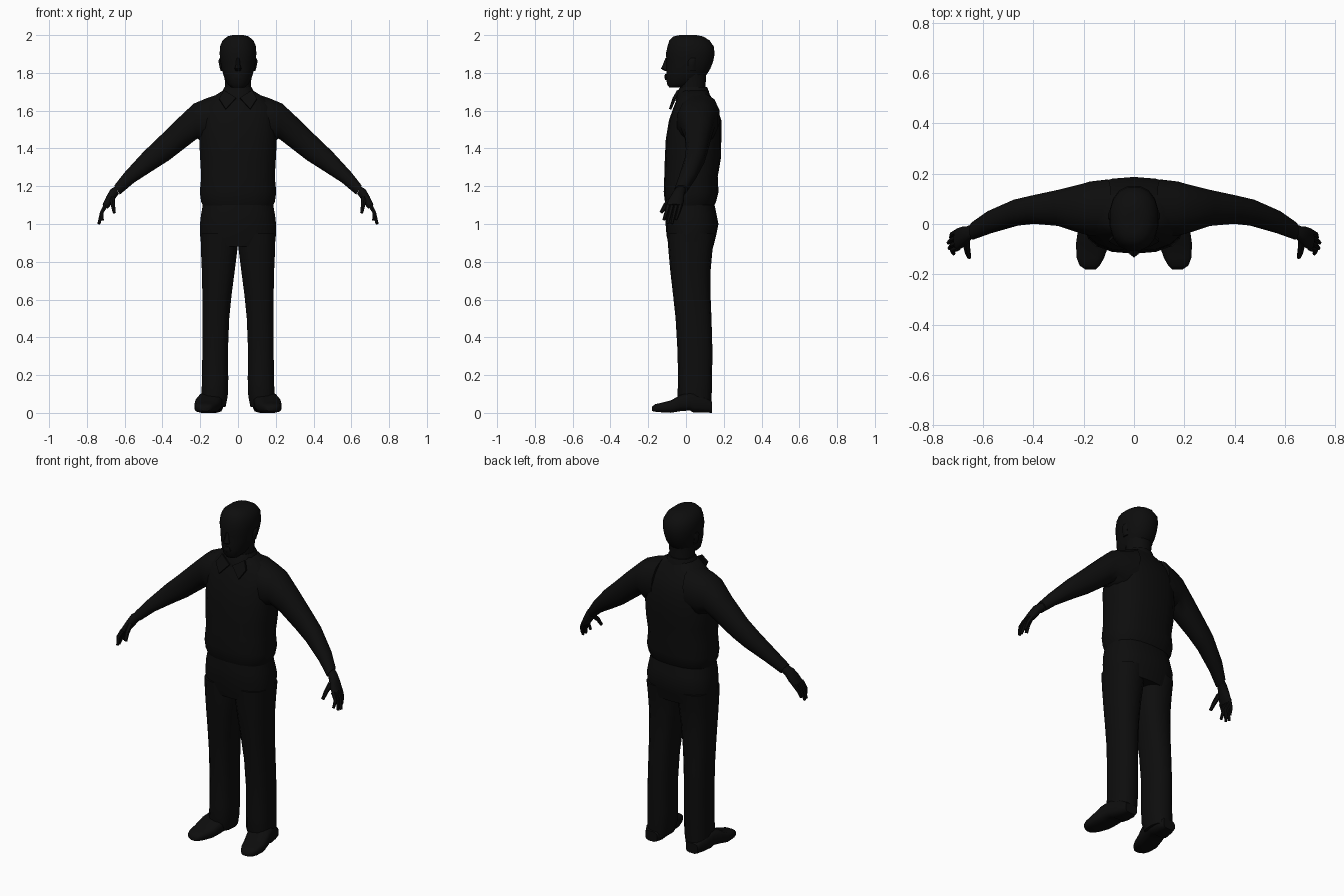
import bpy, bmesh, math
from mathutils import Vector as V

black = bpy.data.materials.new("near_black")
black.diffuse_color = (0.004, 0.004, 0.004, 1)


def ring(c, a, b, n, e):
    """Rounded-square ring around c, with half-axes a and b."""
    pts = []
    for i in range(n):
        t = 2 * math.pi * (i + 0.5) / n
        k, s = math.cos(t), math.sin(t)
        pts.append(V(c) + V(a) * math.copysign(abs(k) ** e, k)
                   + V(b) * math.copysign(abs(s) ** e, s))
    return pts


def loft(name, rings, mirror=False):
    """Skin a list of point rings and cap both ends."""
    bm = bmesh.new()
    loops = [[bm.verts.new(p) for p in r] for r in rings]
    n = len(loops[0])
    for lo, hi in zip(loops, loops[1:]):
        for i in range(n):
            j = (i + 1) % n
            bm.faces.new((lo[i], lo[j], hi[j], hi[i]))
    bm.faces.new(loops[0][::-1])
    bm.faces.new(loops[-1])
    bmesh.ops.recalc_face_normals(bm, faces=bm.faces)
    me = bpy.data.meshes.new(name)
    bm.to_mesh(me)
    bm.free()
    me.materials.append(black)
    ob = bpy.data.objects.new(name, me)
    bpy.context.collection.objects.link(ob)
    if mirror:
        ob.modifiers.new("mirror", 'MIRROR').use_axis[0] = True
    bpy.ops.object.select_all(action='DESELECT')
    ob.select_set(True)
    bpy.context.view_layer.objects.active = ob
    bpy.ops.object.shade_smooth_by_angle(angle=math.radians(50))
    return ob


def level(z, x0, x1, y0, y1, n=14, e=0.8):
    """Horizontal ring from its extents."""
    return ring(((x0 + x1) / 2, (y0 + y1) / 2, z),
                ((x1 - x0) / 2, 0, 0), (0, (y1 - y0) / 2, 0), n, e)


def slanted(tx, tz, bx, bz, y0, y1, n=12, e=0.9):
    """Limb ring from its top and bottom points in x-z and its y extents."""
    return ring(((tx + bx) / 2, (y0 + y1) / 2, (tz + bz) / 2),
                ((tx - bx) / 2, 0, (tz - bz) / 2), (0, (y1 - y0) / 2, 0), n, e)


def sym(rows, **kw):
    return [level(z, -w, w, y0, y1, **kw) for z, w, y0, y1 in rows]


# shirt body, overhanging the waistband
loft("shirt", sym([
    (1.09, 0.185, -0.10, 0.145), (1.12, 0.198, -0.112, 0.16),
    (1.17, 0.205, -0.118, 0.172), (1.25, 0.197, -0.115, 0.168),
    (1.35, 0.203, -0.112, 0.185), (1.45, 0.208, -0.107, 0.187),
    (1.55, 0.205, -0.09, 0.187), (1.62, 0.195, -0.065, 0.162),
    (1.67, 0.14, -0.045, 0.135), (1.71, 0.075, -0.035, 0.112)], n=18))

# trousers: hips and two legs
loft("hips", sym([
    (0.88, 0.197, -0.09, 0.145), (0.94, 0.203, -0.103, 0.16),
    (1.0, 0.204, -0.108, 0.172), (1.05, 0.198, -0.11, 0.162),
    (1.13, 0.183, -0.10, 0.145)], n=18))
loft("trouser_leg", [level(*r) for r in [
    (0.03, 0.065, 0.19, -0.03, 0.135), (0.09, 0.053, 0.195, -0.045, 0.136),
    (0.18, 0.05, 0.192, -0.042, 0.138), (0.33, 0.052, 0.19, -0.045, 0.14),
    (0.5, 0.045, 0.189, -0.055, 0.135), (0.62, 0.033, 0.19, -0.068, 0.13),
    (0.75, 0.016, 0.193, -0.083, 0.13), (0.86, 0.002, 0.198, -0.093, 0.14),
    (0.95, 0.0, 0.2, -0.10, 0.155)]], True)

# shoes with toes turned slightly outwards
loft("shoe", [ring(((x0 + x1) / 2, y, (z0 + z1) / 2), ((x1 - x0) / 2, 0, 0),
                   (0, 0, (z1 - z0) / 2), 12, 0.6)
              for y, x0, x1, z0, z1 in [
    (0.138, 0.095, 0.175, 0.0, 0.06), (0.10, 0.078, 0.193, 0.0, 0.09),
    (0.04, 0.08, 0.205, 0.0, 0.11), (0.02, 0.08, 0.21, 0.012, 0.11),
    (-0.03, 0.083, 0.225, 0.008, 0.095), (-0.08, 0.098, 0.232, 0.0, 0.067),
    (-0.135, 0.118, 0.229, 0.003, 0.053), (-0.165, 0.135, 0.217, 0.006, 0.046),
    (-0.18, 0.15, 0.195, 0.01, 0.032)]], True)

# sleeves from the shoulder to the cuff
loft("sleeve", [slanted(*r) for r in [
    (0.09, 1.695, 0.12, 1.44, -0.045, 0.18),
    (0.17, 1.668, 0.18, 1.42, -0.05, 0.172),
    (0.235, 1.64, 0.215, 1.45, -0.035, 0.157),
    (0.32, 1.56, 0.27, 1.408, -0.01, 0.138),
    (0.43, 1.452, 0.365, 1.335, 0.0, 0.115),
    (0.50, 1.385, 0.44, 1.288, -0.008, 0.098),
    (0.60, 1.275, 0.55, 1.218, -0.038, 0.052),
    (0.655, 1.205, 0.625, 1.155, -0.062, 0.008)]], True)

# hands: palm, four fingers and thumb
loft("palm", [slanted(*r) for r in [
    (0.65, 1.20, 0.63, 1.16, -0.055, 0.0),
    (0.675, 1.185, 0.645, 1.14, -0.07, -0.008),
    (0.698, 1.145, 0.664, 1.11, -0.092, -0.01),
    (0.717, 1.105, 0.69, 1.08, -0.105, -0.018)]], True)


def finger(name, points, r):
    rings = []
    for i, p in enumerate(points):
        d = V(points[min(i + 1, len(points) - 1)]) - V(points[max(i - 1, 0)])
        a = d.cross(V((0, 1, 0))).normalized()
        k = r * (1 - 0.22 * i)
        rings.append(ring(p, a * k, d.cross(a).normalized() * k, 6, 1))
    loft(name, rings, True)


for i, (y, tx, tz) in enumerate([(-0.03, 0.728, 1.022), (-0.051, 0.738, 1.0),
                                 (-0.073, 0.734, 1.002), (-0.094, 0.717, 1.02)]):
    finger("finger_%d" % (i + 1), [(0.70, y, 1.10), (0.722, y - 0.01, 1.06),
                                   (tx, y - 0.024, tz)], 0.0135)
finger("thumb", [(0.667, -0.07, 1.135), (0.662, -0.108, 1.10),
                 (0.655, -0.132, 1.06)], 0.016)

# neck and head
loft("neck", sym([(1.64, 0.075, -0.035, 0.115), (1.72, 0.07, -0.035, 0.105),
                  (1.80, 0.075, -0.04, 0.11)], n=12, e=1))
loft("head", sym([
    (1.722, 0.035, -0.088, -0.02), (1.74, 0.056, -0.102, 0.045),
    (1.775, 0.074, -0.106, 0.10), (1.82, 0.088, -0.106, 0.13),
    (1.86, 0.094, -0.104, 0.146), (1.90, 0.099, -0.109, 0.154),
    (1.94, 0.097, -0.10, 0.149), (1.972, 0.083, -0.09, 0.127),
    (1.993, 0.057, -0.068, 0.092), (2.0, 0.03, -0.035, 0.055)], n=16, e=0.9))
loft("nose", sym([(1.81, 0.016, -0.112, -0.08), (1.822, 0.021, -0.133, -0.08),
                  (1.84, 0.014, -0.124, -0.08), (1.88, 0.009, -0.108, -0.08)],
                 n=6, e=1))
loft("ear", [level(z, 0.08, x, y, y + 0.04, 6, 1) for z, x, y in
             [(1.81, 0.093, 0.012), (1.835, 0.10, 0.01),
              (1.865, 0.106, 0.012), (1.878, 0.098, 0.018)]], True)
loft("lips", sym([(1.762, 0.018, -0.11, -0.09), (1.775, 0.028, -0.114, -0.09),
                  (1.795, 0.016, -0.112, -0.09)], n=6, e=1))

# collar band and two pointed flaps
loft("collar", sym([(1.65, 0.10, -0.055, 0.13), (1.70, 0.085, -0.048, 0.122),
                    (1.725, 0.074, -0.03, 0.112)], n=14, e=0.9))
flap = [V((0.01, -0.058, 1.665)), V((0.065, -0.078, 1.605)),
        V((0.10, -0.058, 1.66)), V((0.075, -0.035, 1.705))]
loft("collar_flap", [flap, [p + V((0, -0.012, 0.004)) for p in flap]], True)
